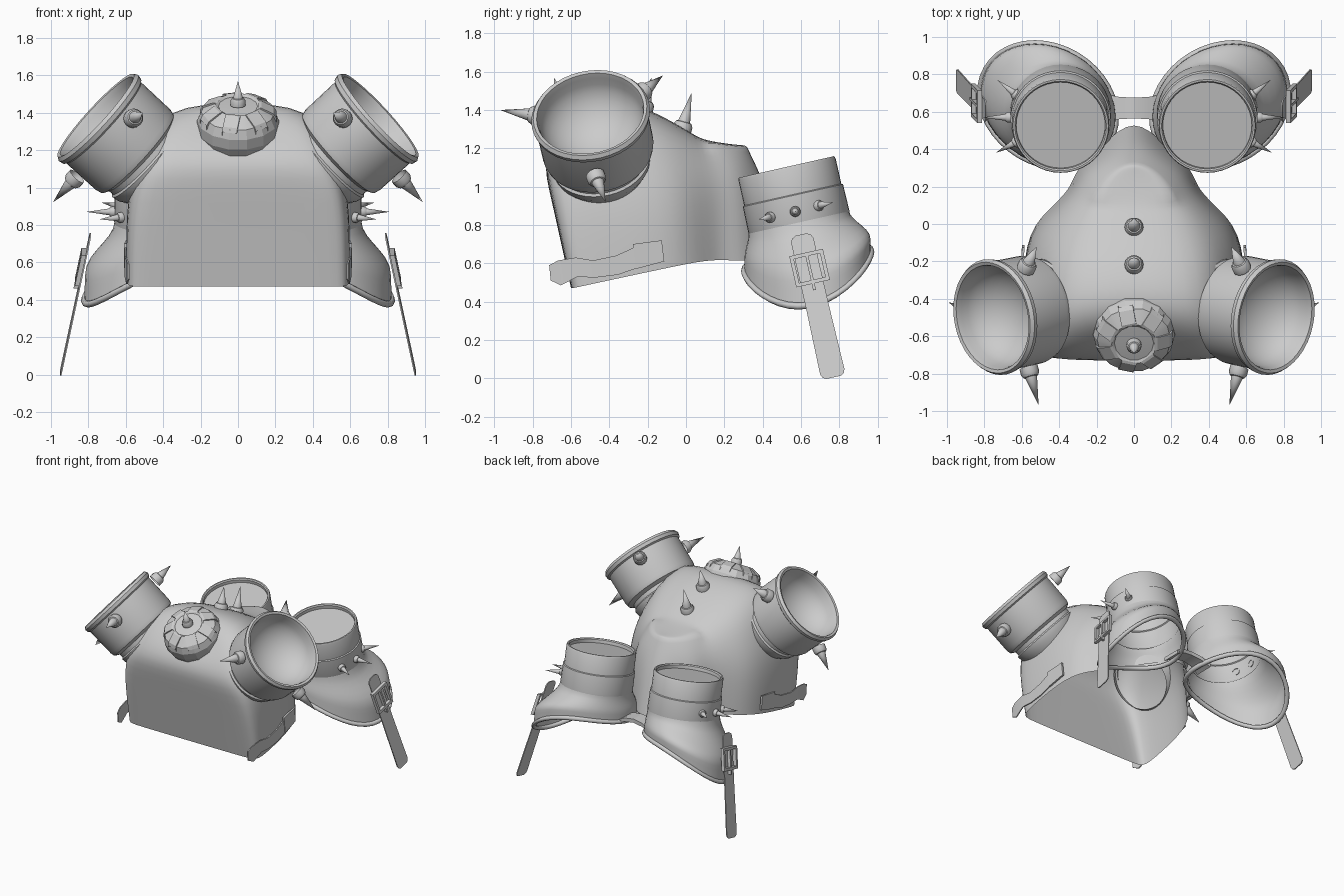
import bpy, bmesh
from math import sin, cos, pi, tau
from mathutils import Vector

old = bpy.data.objects.get("Cube")
if old:
    bpy.data.objects.remove(old, do_unlink=True)

grey = bpy.data.materials.new("plain_grey")
grey.use_nodes = True
tone = (0.6, 0.6, 0.6, 1)
grey.diffuse_color = tone
grey.node_tree.nodes["Principled BSDF"].inputs["Base Color"].default_value = tone


def finish(name, bm, mirror=False, subdivide=0, angle=0.6):
    """Turn a bmesh into a shaded object, optionally mirrored across x."""
    bmesh.ops.remove_doubles(bm, verts=bm.verts, dist=0.0005)
    bmesh.ops.recalc_face_normals(bm, faces=bm.faces)
    # Open shells must face away from their middle
    middle = sum((v.co for v in bm.verts), Vector()) / len(bm.verts)
    if sum(f.normal.dot(f.calc_center_median() - middle) * f.calc_area() for f in bm.faces) < 0:
        bmesh.ops.reverse_faces(bm, faces=bm.faces)
    mesh = bpy.data.meshes.new(name)
    bm.to_mesh(mesh)
    bm.free()
    mesh.materials.append(grey)
    ob = bpy.data.objects.new(name, mesh)
    bpy.context.collection.objects.link(ob)
    bpy.ops.object.select_all(action='DESELECT')
    ob.select_set(True)
    bpy.context.view_layer.objects.active = ob
    if angle:
        bpy.ops.object.shade_smooth_by_angle(angle=angle)
    if mirror:
        mod = ob.modifiers.new("mirror", 'MIRROR')
        mod.use_clip = True
    if subdivide:
        mod = ob.modifiers.new("rounding", 'SUBSURF')
        mod.levels = mod.render_levels = subdivide


def loft(bm, rings, closed=True):
    """Bridge rows of points that all have the same length."""
    rows = [[bm.verts.new(p) for p in ring] for ring in rings]
    n = len(rows[0])
    for a, b in zip(rows, rows[1:]):
        for i in range(n if closed else n - 1):
            j = (i + 1) % n
            bm.faces.new((a[i], a[j], b[j], b[i]))


def circle(origin, axis, radius, height, sides):
    turn = Vector(axis).to_track_quat('Z', 'Y')
    return [Vector(origin) + turn @ Vector((radius * cos(tau * i / sides),
            radius * sin(tau * i / sides), height)) for i in range(sides)]


def lathe(name, profile, origin, axis, sides=40, **options):
    bm = bmesh.new()
    loft(bm, [circle(origin, axis, max(r, 0.0001), h, sides) for r, h in profile])
    finish(name, bm, **options)


def spike(name, base, tip, size=0.05, mirror=True):
    """A rounded stud carrying a pointed cone."""
    base, tip = Vector(base), Vector(tip)
    length = (tip - base).length
    lathe(name, [(size, -size * 0.3), (size, size * 0.4), (size * 0.8, size * 0.75),
                 (size * 0.65, size * 0.8), (0, length)],
          base, tip - base, sides=16, mirror=mirror)


def plate(name, centres, across, widths, depth):
    """A thin band following a path, with a width at each point."""
    bm = bmesh.new()
    across, depth = Vector(across), Vector(depth)
    rings = []
    for c, w in zip(centres, widths):
        c, side = Vector(c), across * w / 2
        rings.append([c - side, c + side, c + side + depth, c - side + depth])
    loft(bm, rings)
    for ring in (rings[0], rings[-1]):
        bm.faces.new([bm.verts.new(p) for p in ring])
    finish(name, bm, mirror=True)


# Mask shell: half outlines from the lower edge up, each from chin to nose
lower = [(0, -.6, .47), (.5, -.6, .47), (.58, -.59, .47), (.6, -.5, .49), (.59, -.08, .58),
         (.47, .07, .61), (.34, .18, .62), (.31, .3, .61), (.17, .42, .63), (0, .58, .66)]
middle = [(0, -.71, .97), (.48, -.71, .97), (.58, -.69, .97), (.61, -.55, .97), (.59, -.1, .92),
          (.46, .05, .92), (.33, .17, .92), (.29, .29, .92), (.16, .38, .92), (0, .48, .92)]
shoulder = [(0, -.75, 1.13), (.36, -.75, 1.13), (.47, -.72, 1.16), (.53, -.54, 1.2),
            (.5, -.15, 1.17), (.42, .02, 1.1), (.31, .15, 1.08), (.25, .26, 1.09),
            (.14, .34, 1.1), (0, .4, 1.07)]
upper = [(0, -.65, 1.27), (.26, -.64, 1.29), (.37, -.56, 1.4), (.4, -.42, 1.46),
         (.36, -.2, 1.4), (.28, .02, 1.28), (.23, .08, 1.24), (.18, .2, 1.22),
         (.1, .29, 1.21), (0, .33, 1.21)]
ridge = [(0, y * 0.93, z + 0.01) for x, y, z in upper]
bm = bmesh.new()
low_band = [tuple(Vector(a).lerp(Vector(b), 0.04)) for a, b in zip(lower, middle)]
loft(bm, [lower, low_band, middle, shoulder, upper, ridge], closed=False)
# Keep the rim of the nose panel crisp
crease = bm.edges.layers.float.new("crease_edge")
for e in bm.edges:
    if all(v.co.y > .05 and 1.2 < v.co.z < 1.245 and (v.co.x > 0 or v.co.y > .32)
           for v in e.verts):
        e[crease] = 0.8
finish("mask_shell", bm, mirror=True, subdivide=2, angle=pi)

# Side canisters: collar, wall, rolled rim and rounded bowl
cup_axis = Vector((.73, -.15, .67)).normalized()
cup_base = Vector((.757, -.5, 1.382)) - cup_axis * 0.3
wall = [(.22, -.16), (.255, -.1), (.262, -.06), (.25, -.05), (.25, -.02), (.285, 0), (.293, .03),
        (.295, .25), (.308, .26), (.313, .285), (.3, .305), (.283, .3)]
bowl = [(.275 * cos(a), .27 - .22 * sin(a)) for a in (pi / 16 * i for i in range(9))]
lathe("side_canister", wall + bowl, cup_base, cup_axis, mirror=True)
spike("canister_front_spike", (.56, -.78, 1.37), (.51, -.97, 1.4))
spike("canister_outer_spike", (.87, -.47, 1.05), (.99, -.42, .92))
spike("canister_rear_spike", (.575, -.23, 1.49), (.52, -.12, 1.58))

# Front valve: faceted dome with low raised panels
valve_axis = Vector((0, -.5, .87))
valve_origin = Vector((0, -.58, 1.335))
lathe("front_valve", [(.13, -.16), (.195, -.1), (.218, -.03), (.218, .03), (.197, .08),
                      (.12, .125), (.105, .115), (0, .12)],
      valve_origin, valve_axis, sides=14, angle=0.3)
turn = valve_axis.to_track_quat('Z', 'Y')
for k in range(7):
    a = tau * k / 7
    out, side = Vector((cos(a), sin(a), 0)), Vector((-sin(a), cos(a), 0)) * 0.04
    bm = bmesh.new()
    loft(bm, [[valve_origin + turn @ (out * r + side * s + Vector((0, 0, h)))
               for s, h in ((-1, z - .03), (1, z - .03), (1, z), (-1, z))]
              for r, z in ((.11, .125), (.125, .126), (.19, .09), (.205, .065))])
    finish("valve_rib", bm, angle=0)
spike("valve_spike", (0, -.65, 1.45), (0, -.69, 1.57), 0.04, False)

# Studs along the nose ridge
spike("rear_ridge_spike", (0, -.02, 1.3), (0, .03, 1.49), mirror=False)
spike("front_ridge_spike", (0, -.22, 1.41), (0, -.18, 1.57), mirror=False)

# Goggles: lens barrel, then a flared skirt with a rolled edge
lens_axis = Vector((0, -.22, .975))
lens = Vector((.392, .525, 1.1))
lathe("goggle_barrel",
      [(.262, -.32), (.27, -.29), (.268, -.15), (.26, -.145), (.26, -.01),
       (.255, .003), (.245, .003), (.238, -.005), (.238, -.03), (0, -.03)],
      lens, lens_axis, mirror=True)


def skirt_edge(a):
    return Vector((.46 + .355 * cos(a) + .07 * sin(a), .635 + .33 * sin(a),
                   .5 - .12 * cos(a) + .05 * sin(a) + .11 * sin(a) ** 2))


sides = 40
neck = circle(lens, lens_axis, .268, -.29, sides)
centre = lens - lens_axis * .29
edge = []
for p in neck:
    best = min(range(sides), key=lambda i: (Vector((cos(tau * i / sides), sin(tau * i / sides)))
               - (p - centre).xy.normalized()).length)
    edge.append(skirt_edge(tau * best / sides))
rings = []
for k in range(11):
    t = k / 10
    u = min(1, t * 1.5)
    spread = u * u * (3 - 2 * u) * .93 + t * .07
    rings.append([Vector((a.x + (b.x - a.x) * spread, a.y + (b.y - a.y) * spread,
                          a.z + (b.z - a.z) * t)) for a, b in zip(neck, edge)])
bm = bmesh.new()
loft(bm, rings)
finish("goggle_skirt", bm, mirror=True, angle=pi)

bm = bmesh.new()
tube = []
for i in range(sides + 1):
    a = tau * i / sides
    out = Vector((cos(a), sin(a), 0))
    tube.append([skirt_edge(a) + (out * cos(b) + Vector((0, 0, sin(b)))) * 0.018
                 for b in (tau * j / 8 for j in range(8))])
loft(bm, tube)
finish("skirt_rolled_edge", bm, mirror=True, angle=pi)

for y, z, tip in ((.44, .84, (.74, .38, .83)), (.57, .87, (.81, .57, .87)),
                  (.69, .9, (.73, .77, .92))):
    spike("goggle_spike", (.665 - abs(y - .57) * .3, y, z), tip, 0.028)

# Bridge joining the goggles
plate("goggle_bridge", [(0, .62, .68), (.08, .62, .67), (.16, .62, .63)],
      (0, 1, 0), (.11, .12, .15), (0, 0, -.03))

# Hanging goggle strap with rounded ends, and its buckle
top, bottom = Vector((.785, .6, .75)), Vector((.945, .77, .005))
along = (bottom - top).normalized()
across = Vector((0, .975, .22))
plate("goggle_strap", [top + (bottom - top) * t for t in (0, .015, .04, .2, .5, .96, .985, 1)],
      across, (.06, .1, .12, .12, .12, .13, .115, .08), (.008, 0, 0))
buckle = Vector((.83, .645, .575))
for s in (-1, 1):
    mid = buckle + across * s * .08
    plate("buckle_side", [mid - along * .085, mid + along * .085], across, (.02, .02), (.025, 0, 0))
    mid = buckle + along * s * .075
    plate("buckle_bar", [mid - along * .01, mid + along * .01], across, (.17, .17), (.025, 0, 0))
plate("buckle_pin", [buckle - along * .07, buckle + along * .12], across, (.015, .015), (.025, 0, 0))

# Loose strap on each flank of the mask
plate("mask_strap", [(.58, -.71, .55), (.59, -.66, .55), (.6, -.57, .58), (.6, -.48, .57),
                     (.6, -.36, .59), (.597, -.26, .63)],
      (0, -.1, 1), (.08, .13, .1, .09, .1, .11), (.008, 0, 0))
plate("mask_strap_patch", [(.595, -.27, .635), (.585, -.12, .665)], (0, -.12, 1), (.13, .11), (.014, 0, 0))
